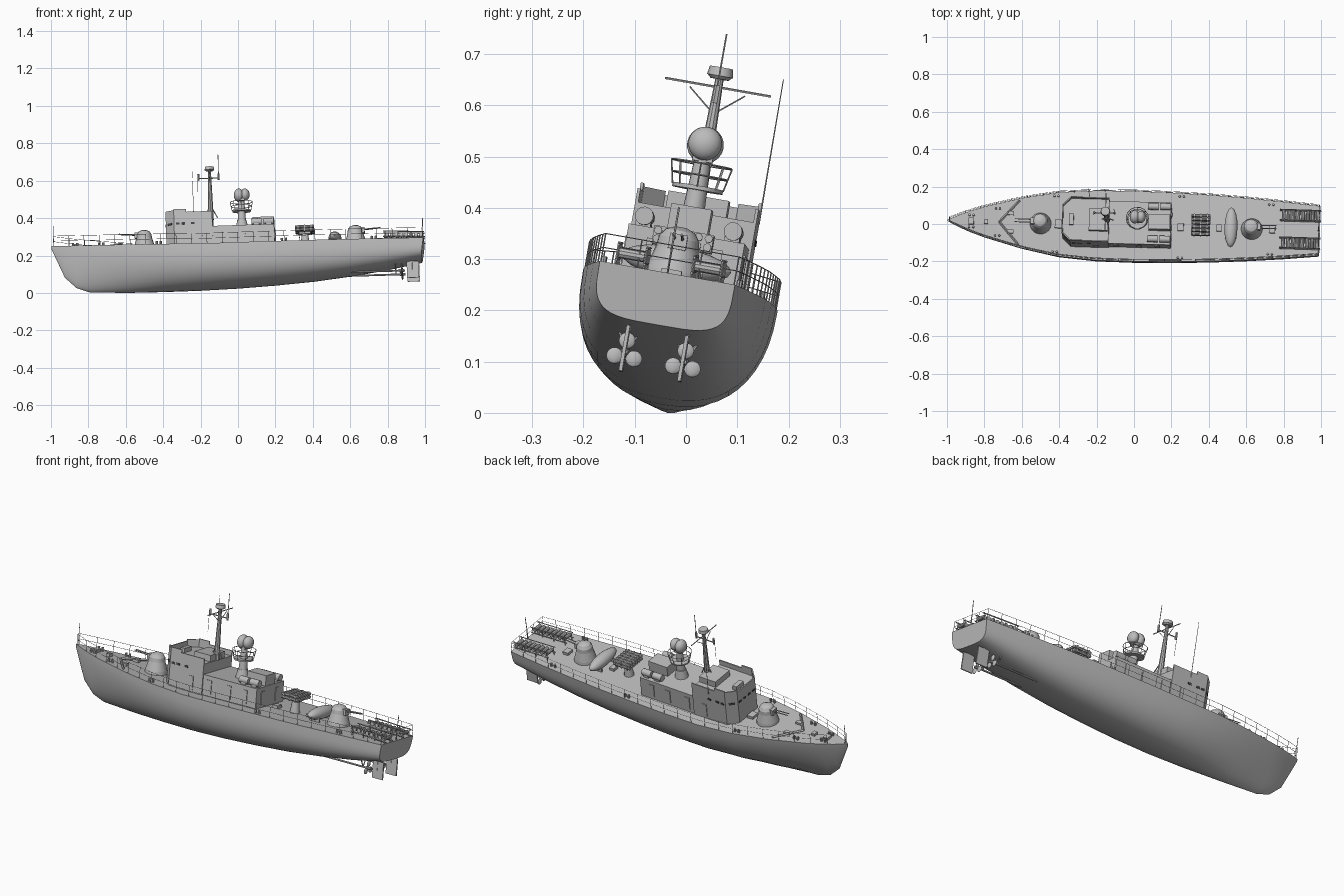
import bpy, bmesh, math
from mathutils import Matrix, Vector

cube = bpy.data.objects.get("Cube")
if cube:
    bpy.data.objects.remove(cube, do_unlink=True)


def material(name, v):
    m = bpy.data.materials.new(name)
    m.use_nodes = True
    m.diffuse_color = (v, v, v, 1)
    m.node_tree.nodes["Principled BSDF"].inputs["Base Color"].default_value = (v, v, v, 1)
    return m


GREY = material("ship grey", 0.5)
DARK = material("window dark", 0.06)
# The ship is heeled, slightly trimmed by the bow and slightly yawed
POSE = (Matrix.Translation((0, -0.012, 0.238)) @ Matrix.Rotation(math.radians(-1.4), 4, 'Z')
        @ Matrix.Rotation(math.radians(-2), 4, 'Y') @ Matrix.Rotation(math.radians(-10), 4, 'X'))
parts = []


def finish(name, bm, mat=GREY, smooth=True):
    bmesh.ops.recalc_face_normals(bm, faces=bm.faces[:])
    me = bpy.data.meshes.new(name)
    bm.to_mesh(me)
    bm.free()
    me.materials.append(mat)
    ob = bpy.data.objects.new(name, me)
    bpy.context.collection.objects.link(ob)
    ob.matrix_world = POSE
    parts.append(ob)
    if smooth:
        bpy.ops.object.select_all(action='DESELECT')
        ob.select_set(True)
        bpy.context.view_layer.objects.active = ob
        bpy.ops.object.shade_smooth_by_angle(angle=math.radians(35))
    return ob


def box(bm, c, s, rot=Matrix()):
    bmesh.ops.create_cube(bm, size=1, matrix=Matrix.Translation(c) @ rot @ Matrix.Diagonal((*s, 1)))


def rod(bm, p, q, r, r2=None, seg=5):
    p, q = Vector(p), Vector(q)
    d = q - p
    mat = Matrix.Translation((p + q) / 2) @ d.to_track_quat('Z', 'Y').to_matrix().to_4x4()
    bmesh.ops.create_cone(bm, cap_ends=True, segments=seg, radius1=r,
                          radius2=r if r2 is None else r2, depth=d.length, matrix=mat)


def ball(bm, c, s, seg=16):
    bmesh.ops.create_uvsphere(bm, u_segments=seg, v_segments=10, radius=1,
                              matrix=Matrix.Translation(c) @ Matrix.Diagonal((*s, 1)))


def prism(bm, pts, z0, z1):
    lo = [bm.verts.new((x, y, z0)) for x, y in pts]
    hi = [bm.verts.new((x, y, z1)) for x, y in pts]
    bm.faces.new(lo)
    bm.faces.new(hi)
    for i in range(len(pts)):
        j = (i + 1) % len(pts)
        bm.faces.new((lo[i], lo[j], hi[j], hi[i]))


def ring(bm, c, rad, r, n=14):
    pts = [(c[0] + rad * math.cos(i * math.tau / n), c[1] + rad * math.sin(i * math.tau / n), c[2]) for i in range(n)]
    for i in range(n):
        rod(bm, pts[i - 1], pts[i], r, seg=4)


# Hull stations: x, half beam, deck height, keel height, section fullness
STATIONS = [(-0.997, .004, .046, .03, 1.5), (-0.97, .016, .044, -.034, 1.4), (-0.93, .034, .04, -.127, 1.35),
            (-0.87, .058, .035, -.185, 1.4), (-0.8, .082, .03, -.211, 1.5), (-0.6, .136, .018, -.221, 1.75),
            (-0.4, .174, .008, -.221, 2.1), (-0.2, .189, 0, -.219, 2.35), (0, .191, 0, -.213, 2.5),
            (.2, .187, 0, -.203, 2.6), (.4, .18, 0, -.189, 2.7), (.6, .168, 0, -.167, 2.9),
            (.8, .152, 0, -.138, 3.3), (.995, .134, 0, -.103, 4)]


def deck(x):
    for a, b in zip(STATIONS, STATIONS[1:]):
        if x <= b[0]:
            t = (x - a[0]) / (b[0] - a[0])
            return a[1] + t * (b[1] - a[1]), a[2] + t * (b[2] - a[2])
    return STATIONS[-1][1:3]


bm = bmesh.new()
rows = []
for x, b, top, keel, n in STATIONS:
    row = []
    for i in range(25):
        a = math.pi * i / 24
        c, s = math.cos(a), max(math.sin(a), 0)
        if i == 24:
            s = 0
        y = math.copysign(abs(c) ** (2 / n), c) * b if i != 12 else 0
        z = top - (top - keel) * s ** (2 / n)
        row.append(bm.verts.new((x + (.15 * z if x > .9 else 0), y, z)))
    rows.append(row)
for r, s in zip(rows, rows[1:]):
    for i in range(25):
        j = (i + 1) % 25
        bm.faces.new((r[i], r[j], s[j], s[i]))
bm.faces.new(rows[0])
bm.faces.new(rows[-1])
finish("hull", bm)

# Propellers, shafts, struts and rudders
bm = bmesh.new()
for y in (-.058, .058):
    rod(bm, (.48, y, -.16), (.885, y, -.162), .005, seg=8)
    rod(bm, (.86, y, -.162), (.89, y, -.162), .01, .006, 8)
    for dy in (-.025, .025):
        rod(bm, (.84, y, -.162), (.84, y + dy, -.11), .003)
    for k in range(3):
        a = k * math.tau / 3 + math.pi / 2
        ball(bm, (.873, y + .022 * math.cos(a), -.162 + .022 * math.sin(a)), (.005, .016, .016), 8)
    rod(bm, (.93, y, -.16), (.93, y, -.09), .004)
    box(bm, (.933, y, -.158), (.065, .007, .09))
finish("propellers_and_rudders", bm)

# Bridge block with open top and bulwark
bm = bmesh.new()
prism(bm, [(-.38, -.075), (-.335, -.12), (-.13, -.12), (-.13, .12), (-.335, .12), (-.38, .075)], -.01, .16)
for s in (-1, 1):
    prism(bm, [(-.38, 0), (-.38, s * .075), (-.374, s * .075), (-.374, 0)], .16, .19)
    prism(bm, [(-.38, s * .075), (-.335, s * .12), (-.332, s * .114), (-.374, s * .072)], .16, .198)
    prism(bm, [(-.335, s * .12), (-.27, s * .12), (-.27, s * .114), (-.335, s * .114)], .16, .203)
    prism(bm, [(-.27, s * .12), (-.13, s * .12), (-.13, s * .114), (-.27, s * .114)], .16, .187)
box(bm, (-.185, 0, .173), (.1, .12, .04))
box(bm, (-.33, 0, .17), (.025, .06, .025))
finish("bridge", bm, smooth=False)

bm = bmesh.new()
for s in (-1, 1):
    for x in (-.315, -.285, -.235):
        box(bm, (x, s * .12, .125), (.02, .004, .011))
    box(bm, (-.358, s * .0975, .125), (.03, .004, .011), Matrix.Rotation(s * math.pi / 4, 4, 'Z'))
    for y in (.02, .055):
        box(bm, (-.38, s * y, .125), (.004, .02, .011))
finish("bridge_windows", bm, DARK, False)

# Aft deckhouse with doors and roof box
bm = bmesh.new()
box(bm, (.035, 0, .048), (.33, .23, .116))
box(bm, (.14, 0, .13), (.115, .08, .06))
for s in (-1, 1):
    for x in (-.09, .03, .13):
        box(bm, (x, s * .116, .05), (.028, .005, .07))
    box(bm, (-.2, s * .121, .05), (.028, .005, .07))
    box(bm, (.201, s * .06, .05), (.005, .03, .07))
finish("deckhouse", bm, smooth=False)

# Life raft canisters
bm = bmesh.new()
for s in (-1, 1):
    for x in (.105, .17):
        rod(bm, (x - .027, s * .088, .126), (x + .027, s * .088, .126), .018, seg=14)
        box(bm, (x, s * .088, .11), (.03, .03, .012))
finish("life_rafts", bm)

# Fire control radar on its pedestal with railed platform
bm = bmesh.new()
rod(bm, (.025, 0, .1), (.025, 0, .15), .036, .025, 16)
rod(bm, (.025, 0, .15), (.025, 0, .26), .022, .016, 16)
rod(bm, (.025, 0, .198), (.025, 0, .206), .05, seg=18)
for z, r in ((.227, .054), (.25, .06)):
    ring(bm, (.025, 0, z), r, .0018)
for k in range(8):
    c, s = math.cos(k * math.tau / 8), math.sin(k * math.tau / 8)
    rod(bm, (.025 + .05 * c, .05 * s, .204), (.025 + .06 * c, .06 * s, .25), .0016, seg=4)
ball(bm, (.013, 0, .288), (.027, .036, .036))
ball(bm, (.046, 0, .29), (.025, .033, .033))
box(bm, (.028, 0, .262), (.03, .04, .015))
finish("radar_tower", bm)

# Mast with yard, braces, radar drum and whips
bm = bmesh.new()
rod(bm, (-.14, 0, .16), (-.14, 0, .3), .016, .012, 10)
rod(bm, (-.14, 0, .3), (-.14, 0, .43), .012, .008, 10)
rod(bm, (-.14, -.105, .408), (-.14, .105, .408), .0025)
rod(bm, (-.14, 0, .424), (-.14, 0, .43), .018, .024, 16)
rod(bm, (-.14, 0, .43), (-.14, 0, .447), .026, .023, 16)
rod(bm, (-.205, 0, .385), (-.09, 0, .385), .003)
for x in (-.2, -.092):
    rod(bm, (x, 0, .375), (x, 0, .41), .006)
rod(bm, (-.092, 0, .385), (-.092, 0, .512), .0018)
rod(bm, (-.205, 0, .29), (-.205, 0, .385), .001)
for s in (-1, 1):
    rod(bm, (-.14, 0, .355), (-.14, s * .055, .4), .0016)
    rod(bm, (-.14, 0, .24), (-.14 + s * .035, 0, .17), .003)
rod(bm, (-.235, .122, .16), (-.235, .12, .448), .0018, .001)
finish("mast", bm)


# Gun turrets
def turret(name, x, d):
    bm = bmesh.new()
    z0 = deck(x)[1] - .005
    profile = ((.058, 0), (.055, .02), (.042, .065), (.04, .085), (.03, .1), (.012, .108))
    for (r, z), (r2, z2) in zip(profile, profile[1:]):
        rod(bm, (x, 0, z0 + z), (x, 0, z0 + z2), r, r2, 20)
    box(bm, (x + d * .035, 0, z0 + .078), (.03, .035, .03))
    for y in (-.008, .008):
        rod(bm, (x, y, z0 + .08), (x + d * .135, y, z0 + .09), .0035, .0025, 6)
    finish(name, bm)


turret("forward_turret", -.5, -1)
turret("aft_turret", .63, 1)

# Dinghy, rocket launcher and stern depth charge racks
bm = bmesh.new()
ball(bm, (.52, 0, .036), (.035, .108, .032))
for y in (-.05, .05):
    box(bm, (.52, y, .012), (.06, .008, .026))
finish("dinghy", bm)

bm = bmesh.new()
rod(bm, (.36, 0, -.002), (.36, 0, .07), .026, .016, 12)
box(bm, (.36, 0, .068), (.06, .05, .012))
for k in range(6):
    y = (k - 2.5) * .02
    for z in (.08, .097):
        rod(bm, (.31, y, z), (.41, y, z), .008, seg=8)
for x in (.325, .36, .395):
    box(bm, (x, 0, .088), (.005, .118, .036))
finish("rocket_launcher", bm)

bm = bmesh.new()
for s in (-1, 1):
    for dy in (-.028, .028):
        for z in (.012, .042):
            rod(bm, (.78, s * .075 + dy, z + .006), (1, s * .075 + dy, z - .004), .003, seg=4)
        for x in (.79, .86, .93, .99):
            rod(bm, (x, s * .075 + dy, -.002), (x, s * .075 + dy, .044), .0025, seg=4)
    for k in range(8):
        x = .8 + k * .026
        rod(bm, (x, s * .075 - .025, .03 - k * .001), (x, s * .075 + .025, .03 - k * .001), .0105, seg=10)
finish("depth_charge_racks", bm)

# Foredeck breakwater, hatches, bollards and vents
bm = bmesh.new()
for s in (-1, 1):
    rod(bm, (-.72, 0, .032), (-.615, s * .12, .026), .006, seg=4)
    for x, f in ((-.88, .6), (-.74, .75), (-.43, .9), (.24, .9), (.72, .85)):
        w, z = deck(x)
        for dx in (0, .022):
            rod(bm, (x + dx, s * w * f, z - .004), (x + dx, s * w * f, z + .018), .006, seg=8)
    box(bm, (-.66, s * .05, deck(-.66)[1] + .005), (.035, .02, .014))
for x, w in ((-.87, .035), (-.79, .025), (-.405, .045), (.25, .04), (.455, .035), (.74, .04)):
    box(bm, (x, 0, deck(x)[1] + .006), (w * .8, w, .018))
finish("deck_fittings", bm)

# Guard rails around the deck, jackstaff and ensign staff
bm = bmesh.new()
H = .055
xs = [-.985 + i * .0825 for i in range(25)]
for s in (-1, 1):
    pts = [Vector((min(x, .99), s * deck(x)[0] * .985, deck(x)[1])) for x in xs]
    for p in pts:
        rod(bm, p, p + Vector((0, 0, H)), .0014, seg=4)
    for p, q in zip(pts, pts[1:]):
        for h in (H * .5, H):
            rod(bm, p + Vector((0, 0, h)), q + Vector((0, 0, h)), .001, seg=4)
for h in (H * .5, H):
    rod(bm, (.99, -.132, h), (.99, .132, h), .001, seg=4)
for y in (-.06, 0, .06):
    rod(bm, (.99, y, 0), (.99, y, H), .0014, seg=4)
rod(bm, (-.985, 0, .045), (-.985, 0, .155), .0016)
rod(bm, (.985, 0, 0), (.992, 0, .13), .002)
finish("guard_rails", bm)

# Rest the lowest point on the ground
low = min((ob.matrix_world @ v.co).z for ob in parts for v in ob.data.vertices)
for ob in parts:
    ob.matrix_world = Matrix.Translation((0, 0, -low)) @ ob.matrix_world
